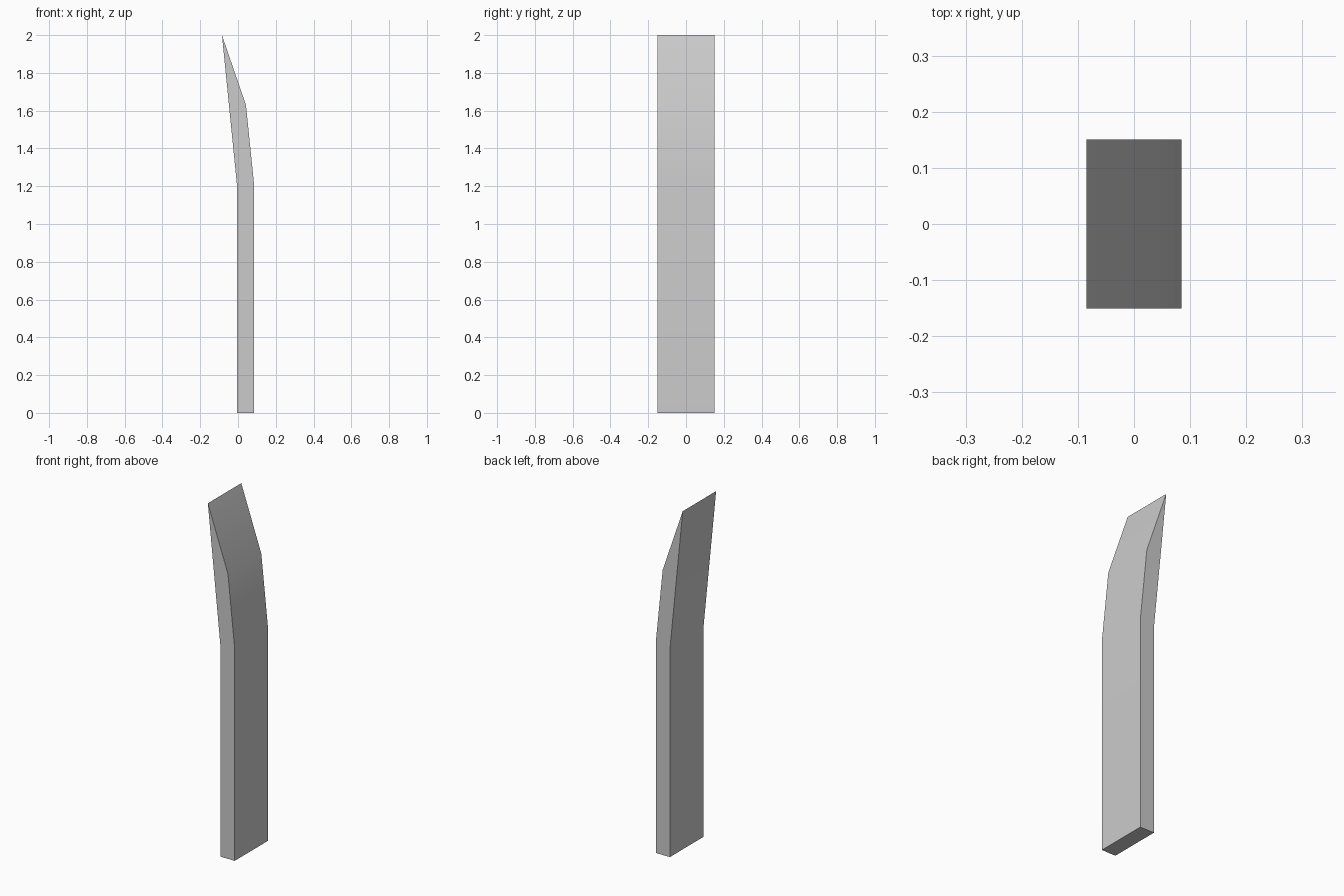
import bpy
import bmesh
from math import radians

cube = bpy.data.objects.get("Cube")
if cube:
    bpy.data.objects.remove(cube, do_unlink=True)

# Plain grey material
grey = bpy.data.materials.new("light_grey")
grey.use_nodes = True
colour = (0.6, 0.6, 0.6, 1)
grey.diffuse_color = colour
grey.node_tree.nodes["Principled BSDF"].inputs["Base Color"].default_value = colour

# Side profile (x, z): straight shaft with a bent, pointed tip
profile = [(-0.004, 0), (0.085, 0), (0.085, 1.21), (0.042, 1.63),
           (-0.085, 2), (-0.004, 1.19)]
half_width = 0.151

# Extrude the profile across the width
bm = bmesh.new()
side = bm.faces.new([bm.verts.new((x, -half_width, z)) for x, z in profile])
extruded = bmesh.ops.extrude_face_region(bm, geom=[side])["geom"]
far_verts = [v for v in extruded if isinstance(v, bmesh.types.BMVert)]
bmesh.ops.translate(bm, verts=far_verts, vec=(0, 2 * half_width, 0))
bmesh.ops.recalc_face_normals(bm, faces=bm.faces)

mesh = bpy.data.meshes.new("bent_blade")
bm.to_mesh(mesh)
bm.free()
mesh.materials.append(grey)
blade = bpy.data.objects.new("bent_blade", mesh)
bpy.context.collection.objects.link(blade)

# Soft bends, sharp corners
bpy.context.view_layer.objects.active = blade
blade.select_set(True)
bpy.ops.object.shade_smooth_by_angle(angle=radians(30))
